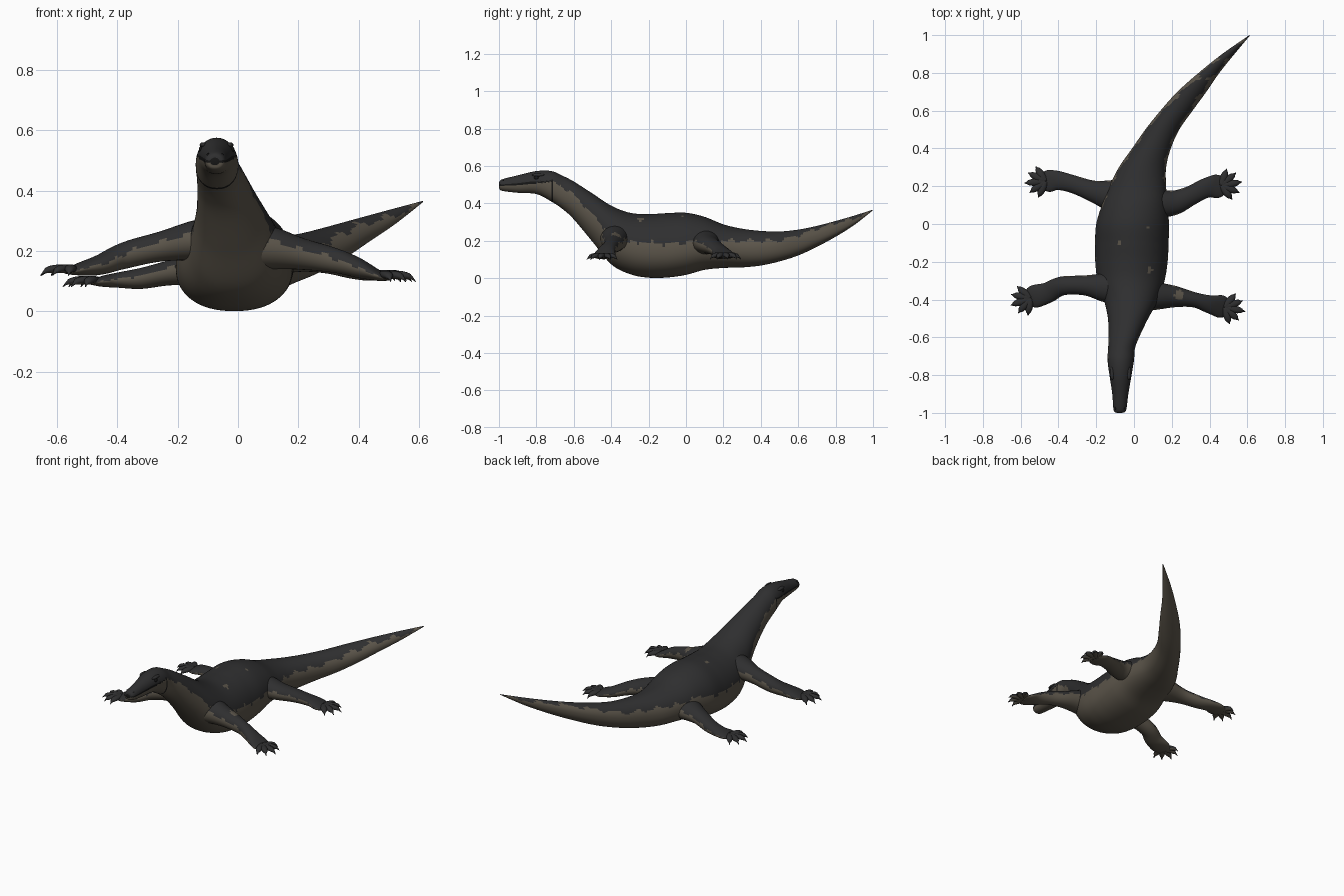
import bpy, bmesh, math, random
from mathutils import Vector

if "Cube" in bpy.data.objects:
    bpy.data.objects.remove(bpy.data.objects["Cube"])

random.seed(4)


def material(name, rgb):
    m = bpy.data.materials.new(name)
    m.diffuse_color = (*rgb, 1)
    m.use_nodes = True
    m.node_tree.nodes["Principled BSDF"].inputs["Base Color"].default_value = m.diffuse_color
    return m


DARK = material("charcoal back", (0.028, 0.028, 0.029))
PALE = material("brown belly", (0.105, 0.09, 0.068))
BLACK = material("black eye", (0.008, 0.008, 0.008))
GREY = material("mouth grey", (0.13, 0.115, 0.105))
MATS = [DARK, PALE, BLACK, GREY]

# Small pale flecks on the back and one shoulder: x, y, radius
FLECKS = [(-0.08, -0.1, 0.013), (0.085, -0.245, 0.015), (0.08, -0.02, 0.01), (0.24, -0.375, 0.026)]


def smooth_rows(rows, steps):
    """Catmull-Rom interpolation of every column."""
    out = []
    for i in range(len(rows) - 1):
        p0, p1 = rows[max(i - 1, 0)], rows[i]
        p2, p3 = rows[i + 1], rows[min(i + 2, len(rows) - 1)]
        for s in range(steps):
            t = s / steps
            out.append([0.5 * (2 * b + (c - a) * t + (2 * a - 5 * b + 4 * c - d) * t * t
                               + (3 * b - a - 3 * c + d) * t ** 3)
                        for a, b, c, d in zip(p0, p1, p2, p3)])
    return out + [list(rows[-1])]


def lookup(table, v):
    for (a, za), (b, zb) in zip(table, table[1:]):
        if v <= b:
            return za + (zb - za) * max(0, (v - a) / (b - a))
    return table[-1][1]


def loft(name, rings, rule):
    """Skin closed rings, cap the ends and colour each face by a rule."""
    bm = bmesh.new()
    n = len(rings[0])
    vs = [[bm.verts.new(p) for p in r] for r in rings]
    for i, (a, b) in enumerate(zip(vs, vs[1:])):
        for j in range(n):
            k = (j + 1) % n
            f = bm.faces.new((a[j], a[k], b[k], b[j]))
            f.material_index = rule(f.calc_center_median(), i / len(rings), math.sin(2 * math.pi * (j + .5) / n))
    for r in (vs[0], vs[-1]):
        f = bm.faces.new(r)
        f.material_index = rule(f.calc_center_median(), 0 if r is vs[0] else 1, 0)
    bmesh.ops.recalc_face_normals(bm, faces=bm.faces)
    return finish(name, bm)


def finish(name, bm):
    me = bpy.data.meshes.new(name)
    bm.to_mesh(me)
    bm.free()
    for m in MATS:
        me.materials.append(m)
    for p in me.polygons:
        p.use_smooth = True
    ob = bpy.data.objects.new(name, me)
    bpy.context.collection.objects.link(ob)
    return ob


def is_fleck(c):
    return any(math.hypot(c.x - x, c.y - y) < r for x, y, r in FLECKS)


# Trunk, neck, head and tail: y, left x, right x, bottom z, top z
body = [
    (-1.0, -.092, -.062, .485, .51), (-.985, -.108, -.042, .468, .528), (-.9, -.115, -.03, .457, .55),
    (-.8, -.13, -.013, .45, .573), (-.72, -.14, 0, .41, .573), (-.66, -.137, .005, .37, .548),
    (-.6, -.135, .027, .315, .517), (-.5, -.138, .075, .195, .453), (-.4, -.16, .13, .075, .388),
    (-.3, -.193, .162, .022, .35), (-.2, -.205, .178, .003, .343), (-.1, -.206, .183, .004, .348),
    (0, -.2, .185, .018, .35), (.1, -.17, .178, .045, .328), (.2, -.13, .17, .055, .288),
    (.3, -.08, .17, .058, .265), (.4, -.01, .195, .068, .253), (.5, .06, .24, .09, .25),
    (.6, .14, .31, .122, .26), (.7, .23, .383, .168, .28), (.8, .342, .452, .222, .306),
    (.9, .467, .532, .285, .335), (.998, .608, .614, .362, .366)]
# Height of the ragged colour border along the body
border = [(-1, .497), (-.72, .518), (-.66, .49), (-.6, .445), (-.5, .34), (-.4, .23), (-.3, .19), (0, .185),
          (.1, .215), (.2, .2), (.5, .2), (.6, .23), (.7, .265), (.8, .295), (.9, .32), (1, .365)]


def body_rule(c, t, s):
    line = lookup(border, c.y)
    if c.y < -.72:
        if abs(c.z - line) < .004:
            return 2
    else:
        line += .007 * math.sin(c.y * 60) + .005 * math.sin(c.y * 131 + 1)
    if c.z < line and abs(c.y + .714) < .005:
        return 2                                   # jaw crease
    if c.z > line:
        return 1 if c.z > .2 and is_fleck(c) else 0
    return 1


rings = []
N = 64
for y, x0, x1, z0, z1 in smooth_rows(body, 8):
    trunk = max(0, 1 - abs(y + .1) / .5)
    mid = z0 + (z1 - z0) * (.5 - .08 * trunk)
    ring = []
    for j in range(N):
        a = 2 * math.pi * j / N
        ca, sa = math.cos(a), math.sin(a)
        e = .88 if sa < 0 else 1.0
        x = (x0 + x1) / 2 + (x1 - x0) / 2 * math.copysign(abs(ca) ** e, ca)
        z = mid + (z1 - mid if sa > 0 else mid - z0) * math.copysign(abs(sa) ** e, sa)
        ring.append((x, y, z))
    rings.append(ring)
loft("body", rings, body_rule)


def tube(name, rows, steps, n, rule):
    """Limb from rows of x, y, z, half width, half height."""
    rows = smooth_rows(rows, steps)
    rings = []
    for i, (x, y, z, w, h) in enumerate(rows):
        p, q = rows[max(i - 1, 0)], rows[min(i + 1, len(rows) - 1)]
        t = Vector((q[0] - p[0], q[1] - p[1], 0)).normalized()
        side = Vector((-t.y, t.x, 0))
        rings.append([Vector((x, y, z)) + side * w * math.cos(2 * math.pi * j / n)
                      + Vector((0, 0, h * math.sin(2 * math.pi * j / n))) for j in range(n)])
    return loft(name, rings, rule)


def leg_rule(c, t, s):
    if is_fleck(c):
        return 1
    return 0 if s > .4 - .4 * t + .12 * math.sin(t * 47) + random.uniform(-.05, .05) else 1


def leg(name, rows, spread=62):
    tube(name, rows, 8, 28, leg_rule)
    # Webbed foot with five clawed toes
    a, b = Vector(rows[-2][:3]), Vector(rows[-1][:3])
    base = math.atan2(b.y - a.y, b.x - a.x)
    root = a.lerp(b, .55)
    for k in range(5):
        ang = base + math.radians(spread) * (k - 2) / 2
        d = Vector((math.cos(ang), math.sin(ang), 0))
        ln = .112 - .009 * abs(k - 2)
        toe = []
        for f, dz, w, h in ((0, .004, .02, .015), (.5, .006, .02, .014), (.78, .002, .014, .011),
                            (.88, -.003, .007, .007), (1, -.016, .0015, .0015)):
            p = root + d * ln * f
            toe.append((p.x, p.y, p.z + dz, w, h))
        tube(f"{name}_toe_{k + 1}", toe, 4, 10, lambda c, t, s: 0 if s > -.5 or t > .7 else 1)


# Legs: x, y, z, half width, half height
leg("front_leg_left", [(-.07, -.33, .235, .1, .075), (-.15, -.335, .235, .08, .066), (-.26, -.325, .215, .053, .05),
                       (-.38, -.328, .185, .05, .045), (-.46, -.365, .155, .055, .034),
                       (-.53, -.385, .14, .06, .02), (-.565, -.398, .132, .04, .008)])
leg("front_leg_right", [(.04, -.37, .21, .1, .08), (.12, -.38, .21, .075, .07), (.22, -.385, .19, .056, .052),
                        (.32, -.402, .17, .04, .042), (.4, -.425, .145, .048, .034),
                        (.46, -.437, .122, .06, .02), (.495, -.444, .11, .045, .008)])
leg("back_leg_left", [(-.02, .13, .15, .11, .08), (-.12, .15, .145, .085, .062), (-.22, .175, .13, .056, .043),
                      (-.32, .21, .11, .047, .035), (-.4, .23, .104, .05, .025),
                      (-.45, .228, .1, .058, .018), (-.485, .225, .096, .045, .008)])
leg("back_leg_right", [(.06, .1, .19, .09, .08), (.14, .105, .19, .075, .066), (.22, .115, .182, .064, .05),
                       (.3, .15, .165, .052, .04), (.38, .19, .138, .052, .03),
                       (.44, .2, .122, .062, .02), (.48, .207, .115, .045, .008)])


def bead(name, loc, size, index):
    bm = bmesh.new()
    bmesh.ops.create_uvsphere(bm, u_segments=16, v_segments=10, radius=1)
    for v in bm.verts:
        v.co = Vector(v.co) * Vector(size) + Vector(loc)
    for f in bm.faces:
        f.material_index = index
    finish(name, bm)


# Eyes, brow ridges, nostrils and the slightly open mouth
for side, tag in ((-1, "left"), (1, "right")):
    bead("eye_" + tag, (-.071 + side * .051, -.8, .537), (.008, .013, .01), 2)
    bead("brow_" + tag, (-.071 + side * .044, -.79, .552), (.012, .035, .009), 0)
    bead("nostril_" + tag, (-.076 + side * .022, -.975, .52), (.006, .007, .005), 2)
bead("mouth_opening", (-.077, -.988, .49), (.024, .01, .006), 3)
